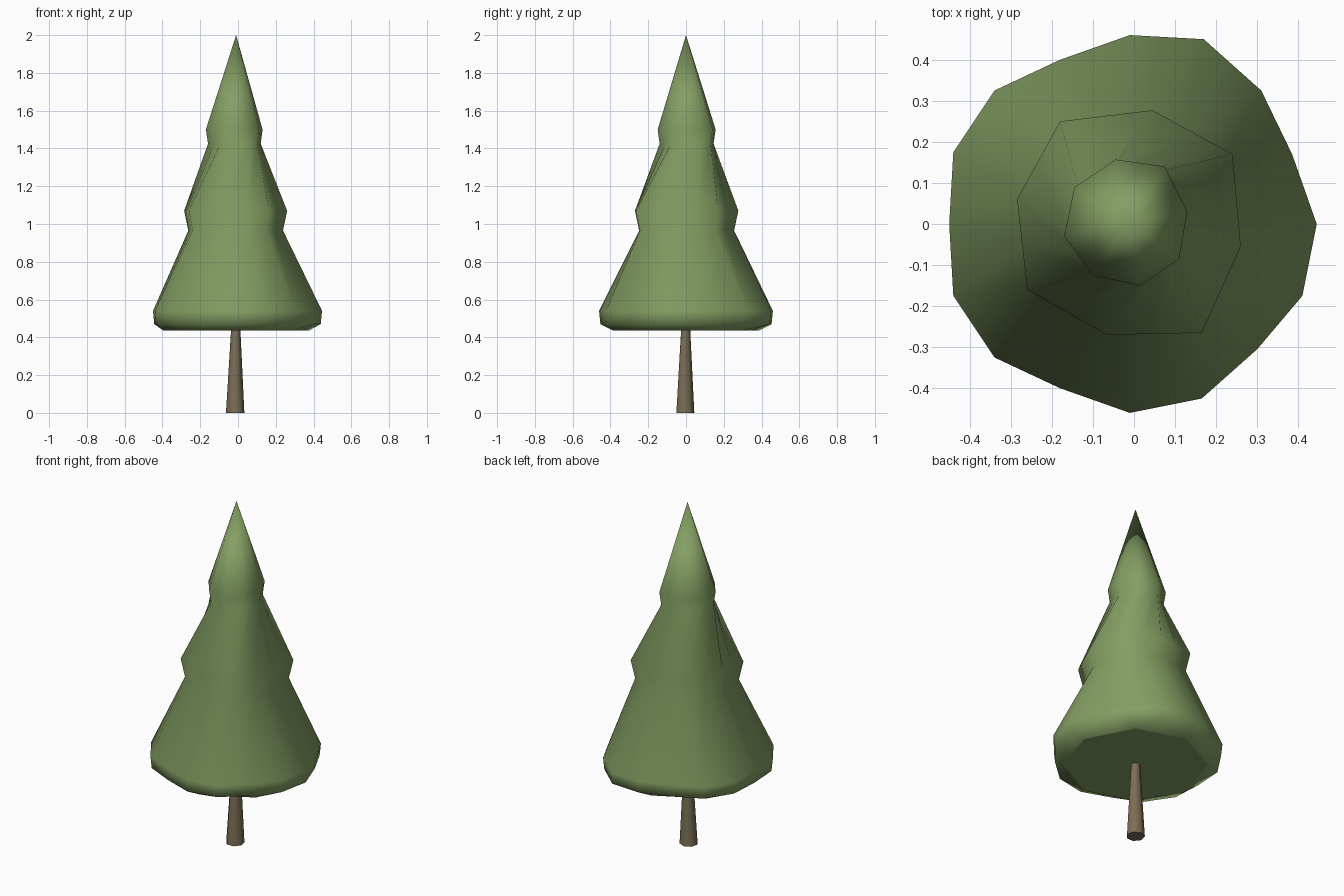
import bpy, math

if "Cube" in bpy.data.objects:
    bpy.data.objects.remove(bpy.data.objects["Cube"])

CX = -0.01  # the tree leans very slightly off the middle


def material(name, rgb):
    m = bpy.data.materials.new(name)
    m.diffuse_color = (*rgb, 1)
    m.use_nodes = True
    m.node_tree.nodes["Principled BSDF"].inputs["Base Color"].default_value = m.diffuse_color
    return m


def polygon(n, r, start, cx=CX, cy=0.0):
    """Regular polygon, listed clockwise from the start angle."""
    return [(cx + r * math.cos(math.radians(start - 360 * i / n)),
             cy + r * math.sin(math.radians(start - 360 * i / n))) for i in range(n)]


def with_midpoints(pts):
    """Octagon to 16 points, keeping its straight edges."""
    out = []
    for (ax, ay), (bx, by) in zip(pts, pts[1:] + pts[:1]):
        out += [(ax, ay), ((ax + bx) / 2, (ay + by) / 2)]
    return out


def scaled(pts, s):
    return [(CX + (x - CX) * s, y * s) for x, y in pts]


def loft(name, rings, mat, apex=None):
    """Skin clockwise rings from bottom to top; flat ends or a pointed top."""
    n = len(rings[0][1])
    verts = [(x, y, z) for z, pts in rings for x, y in pts]
    faces = []
    for k in range(len(rings) - 1):
        for i in range(n):
            j = (i + 1) % n
            faces.append((k * n + j, k * n + i, (k + 1) * n + i, (k + 1) * n + j))
    caps = [len(faces)]
    faces.append(tuple(range(n)))
    top = (len(rings) - 1) * n
    if apex:
        verts.append(apex)
        faces += [(top + (i + 1) % n, top + i, len(verts) - 1) for i in range(n)]
    else:
        caps.append(len(faces))
        faces.append(tuple(range(top + n - 1, top - 1, -1)))
    me = bpy.data.meshes.new(name)
    me.from_pydata(verts, [], faces)
    me.materials.append(mat)
    for p in me.polygons:
        p.use_smooth = p.index not in caps
    me.update()
    ob = bpy.data.objects.new(name, me)
    bpy.context.collection.objects.link(ob)
    return ob


green = material("needle green", (0.23, 0.345, 0.125))
brown = material("bark brown", (0.20, 0.155, 0.09))

# Irregular outlines of the three tiers, clockwise from the back
skirt = [(-.01, .46), (.17, .45), (.31, .325), (.385, .17), (.445, 0), (.41, -.175),
         (.30, -.305), (.165, -.425), (-.01, -.46), (-.18, -.40), (-.34, -.325),
         (-.44, -.175), (-.45, 0), (-.44, .175), (-.34, .325), (-.18, .40)]
middle = with_midpoints([(.045, .277), (.24, .17), (.26, -.055), (.165, -.265),
                         (-.065, -.27), (-.26, -.16), (-.285, .06), (-.18, .25)])
upper = with_midpoints([(-.045, .157), (.075, .14), (.13, .03), (.11, -.085),
                        (.015, -.15), (-.10, -.125), (-.17, -.03), (-.145, .09)])

# Foliage: underside, skirt rim, waist, middle tier, waist, top tier, tip
loft("foliage", [
    (0.435, with_midpoints(polygon(8, 0.385, 95))),
    (0.47, scaled(skirt, 0.985)),
    (0.54, skirt),
    (0.965, scaled(middle, 0.92)),
    (1.07, middle),
    (1.425, scaled(upper, 0.93)),
    (1.50, upper),
], green, apex=(-0.01, 0, 2.0))

# Trunk: tapered, ending just inside the foliage
loft("trunk", [
    (0.0, polygon(7, 0.05, 90, -0.015, -0.006)),
    (0.445, polygon(7, 0.025, 90, -0.012, -0.003)),
], brown)
